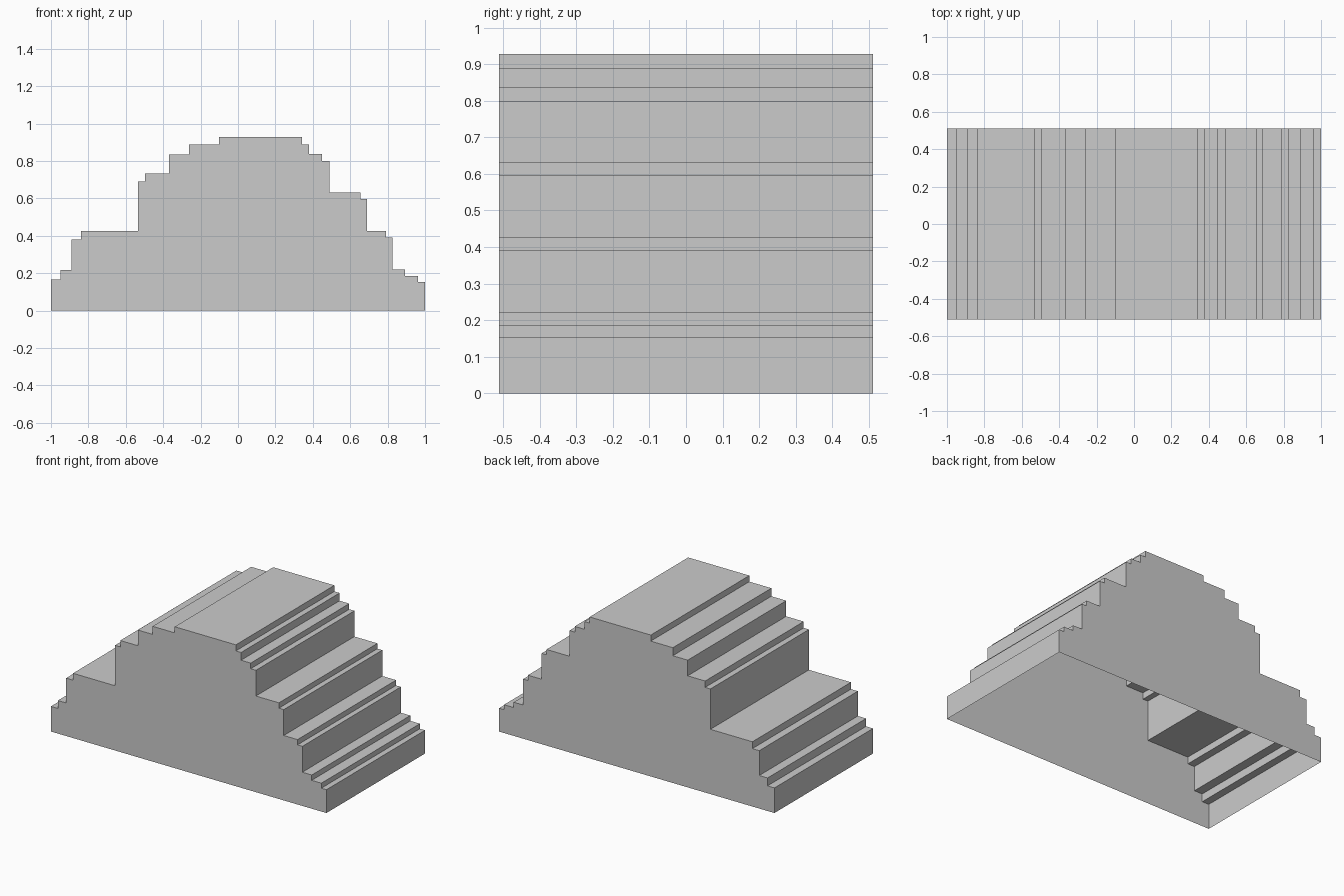
import bpy, bmesh

if "Cube" in bpy.data.objects:
    bpy.data.objects.remove(bpy.data.objects["Cube"])

HALF_DEPTH = 0.511

# Each step: (right end x, tread height), running from the left edge at x = -1
STEPS = [
    (-0.95, 0.165), (-0.89, 0.217), (-0.84, 0.38), (-0.535, 0.425),
    (-0.497, 0.69), (-0.37, 0.732), (-0.262, 0.835), (-0.102, 0.888),
    (0.342, 0.928), (0.38, 0.888), (0.45, 0.837), (0.488, 0.80),
    (0.655, 0.631), (0.69, 0.596), (0.79, 0.426), (0.825, 0.391),
    (0.893, 0.221), (0.963, 0.186), (1.0, 0.153),
]

# Stepped outline, from the bottom left over the top to the bottom right
outline = [(-1.0, 0.0)]
for x_end, z in STEPS:
    outline += [(outline[-1][0], z), (x_end, z)]
outline.append((1.0, 0.0))

bm = bmesh.new()
front = [bm.verts.new((x, -HALF_DEPTH, z)) for x, z in outline]
back = [bm.verts.new((x, HALF_DEPTH, z)) for x, z in outline]

# Treads and risers (the underside is open, so the outline is not closed)
for i in range(len(outline) - 1):
    bm.faces.new((front[i], front[i + 1], back[i + 1], back[i]))

# Front and back walls
bm.faces.new(front[::-1])
bm.faces.new(back)
bm.normal_update()

mesh = bpy.data.meshes.new("stepped_mound")
bm.to_mesh(mesh)
bm.free()

# Make sure the faces point outward
if mesh.polygons[-2].normal.y > 0:
    mesh.flip_normals()

mound = bpy.data.objects.new("stepped_mound", mesh)
bpy.context.collection.objects.link(mound)
